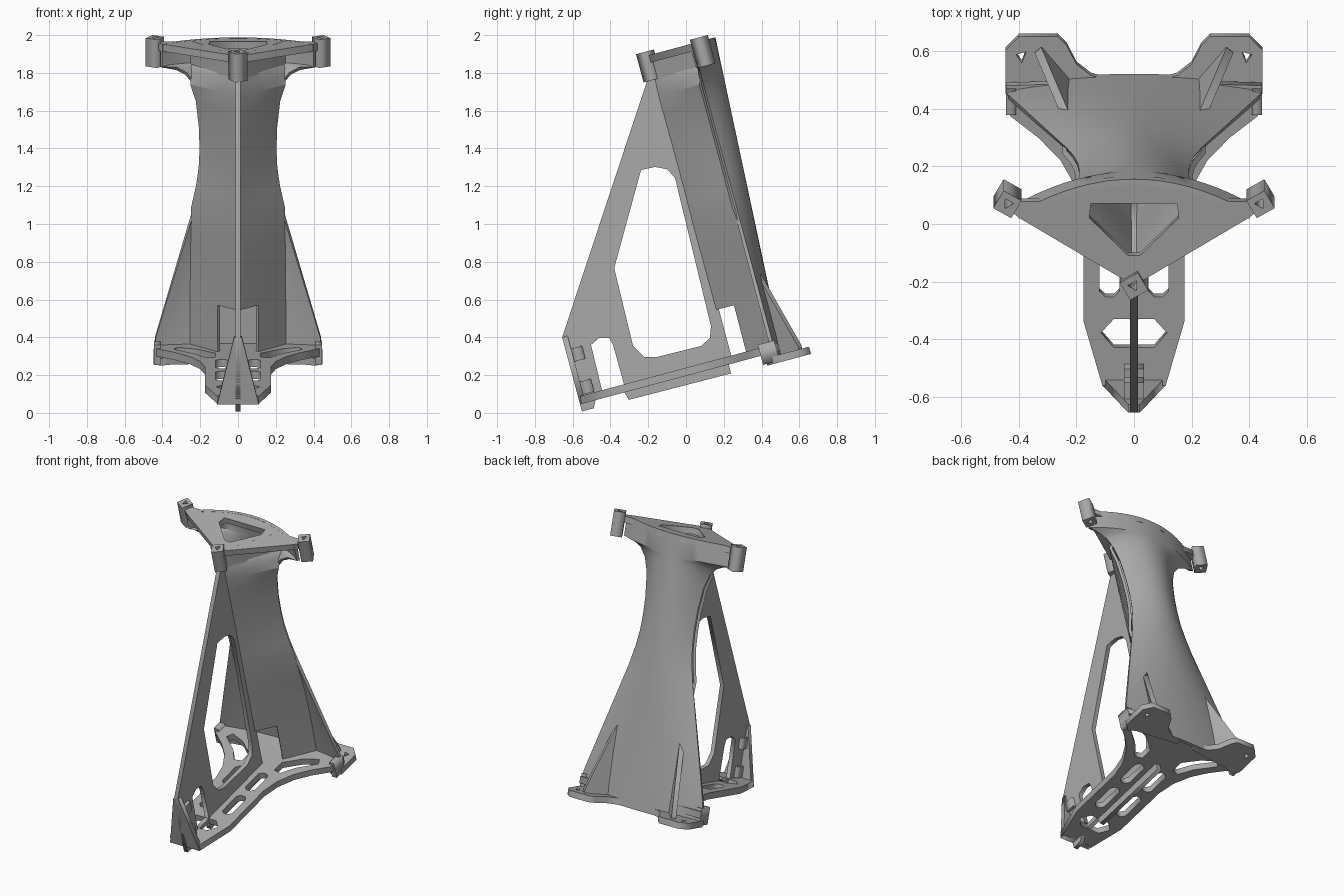
import bpy, bmesh, math
from mathutils import Matrix, Vector

if "Cube" in bpy.data.objects:
    bpy.data.objects.remove(bpy.data.objects["Cube"])

ANGLE = math.radians(15)
TILT = Matrix.Rotation(ANGLE, 4, 'X')      # the whole bracket leans forward
X, Y, Z = Vector((1, 0, 0)), Vector((0, 1, 0)), Vector((0, 0, 1))

grey = bpy.data.materials.new("plain_grey")
grey.use_nodes = True
grey.diffuse_color = (0.4, 0.4, 0.4, 1)
grey.node_tree.nodes["Principled BSDF"].inputs["Base Color"].default_value = (0.4, 0.4, 0.4, 1)


def finish(name, mesh, matrix=Matrix()):
    mesh.transform(TILT @ matrix)
    mesh.materials.clear()
    mesh.materials.append(grey)
    obj = bpy.data.objects.new(name, mesh)
    bpy.context.collection.objects.link(obj)
    return obj


def plate(name, loops, thickness, origin, ax=X, ay=Y):
    """Flat outline with holes, extruded evenly about origin."""
    curve = bpy.data.curves.new(name + "_outline", 'CURVE')
    curve.dimensions, curve.fill_mode = '2D', 'BOTH'
    curve.extrude = thickness / 2
    for loop in loops:
        spline = curve.splines.new('POLY')
        spline.points.add(len(loop) - 1)
        for point, (a, b) in zip(spline.points, loop):
            point.co = (a, b, 0, 1)
        spline.use_cyclic_u = True
    temp = bpy.data.objects.new(name + "_temp", curve)
    bpy.context.collection.objects.link(temp)
    deps = bpy.context.evaluated_depsgraph_get()
    mesh = bpy.data.meshes.new_from_object(temp.evaluated_get(deps))
    bpy.data.objects.remove(temp)
    bpy.data.curves.remove(curve)
    bm = bmesh.new()
    bm.from_mesh(mesh)
    bmesh.ops.remove_doubles(bm, verts=bm.verts, dist=0.0001)
    bmesh.ops.recalc_face_normals(bm, faces=bm.faces)
    bm.to_mesh(mesh)
    bm.free()
    frame = Matrix((ax, ay, ax.cross(ay))).transposed().to_4x4()
    return finish(name, mesh, Matrix.Translation(origin) @ frame)


def flip(loop):
    return [(-a, b) for a, b in reversed(loop)]


def sheet(name, rows, columns, place, thickness, offset, skip=lambda w, c: False):
    """Thick skin through place(column, height)."""
    bm = bmesh.new()
    grid = [[bm.verts.new(place(c, w)) for c in columns] for w in rows]
    for i in range(len(rows) - 1):
        for j in range(len(columns) - 1):
            if not skip((rows[i] + rows[i + 1]) / 2, (columns[j] + columns[j + 1]) / 2):
                bm.faces.new((grid[i][j], grid[i + 1][j], grid[i + 1][j + 1], grid[i][j + 1]))
    mesh = bpy.data.meshes.new(name)
    bm.to_mesh(mesh)
    bm.free()
    obj = finish(name, mesh)
    mod = obj.modifiers.new("thickness", 'SOLIDIFY')
    mod.thickness, mod.offset = thickness, offset
    bpy.context.view_layer.objects.active = obj
    obj.select_set(True)
    bpy.ops.object.modifier_apply(modifier=mod.name)
    bpy.ops.object.shade_smooth_by_angle(angle=math.radians(25))
    obj.select_set(False)
    return obj


def side(points):
    """Upright side profile turned into the leaning frame."""
    c, s = math.cos(ANGLE), math.sin(ANGLE)
    return [(y * c + z * s, z * c - y * s) for y, z in points]


# Half width of the column at each height
WIDTHS = [(0.13, 0.44), (0.27, 0.44), (0.99, 0.235), (1.10, 0.21), (1.20, 0.195),
          (1.30, 0.19), (1.42, 0.193), (1.57, 0.21), (1.66, 0.24), (1.71, 0.28),
          (1.735, 0.33), (1.75, 0.41), (1.88, 0.41)]


def half_width(w):
    for (w0, h0), (w1, h1) in zip(WIDTHS, WIDTHS[1:]):
        if w <= w1:
            return h0 + (h1 - h0) * (w - w0) / (w1 - w0)
    return WIDTHS[-1][1]


def shell_depth(x, w):
    t = x / half_width(w)
    centre = 0.575 + 0.09 * (w - 0.13) / 1.75
    return 0.54 + (centre - 0.54) * (1 - t * t)


# Curved back wall
heights = sorted({w for w, h in WIDTHS} | {0.45, 0.63, 0.81})
sheet("back_wall", heights, [i / 10 for i in range(-10, 11)],
      lambda t, w: (t * half_width(w), shell_depth(t * half_width(w), w), w), 0.02, -1)


# Folded front wall with an opening at its foot
def fold(t, w):
    end = min(half_width(w), 0.24)
    depth = 0.30 + (shell_depth(end, w) - 0.31) * abs(t)
    return (t * end, depth, w)


low, sill, lintel = 0.19, 0.22, 0.485
fold_rows = [low, sill, lintel] + [w for w in heights if w > lintel]
sheet("folded_front_wall", fold_rows, [-1, -0.4, 0, 0.4, 1], fold, 0.018, -1,
      lambda w, c: sill < w < lintel and abs(c) < 0.4)

# Upright web with its openings
web = [(-0.53, 0.15), (-0.465, 0.15), (-0.44, 0.20), (0.31, 0.20), (0.31, 1.84),
       (0.27, 1.78), (0.255, 1.75), (-0.53, 0.556)]
large_opening = side([(-0.238, 1.286), (-0.164, 1.302), (-0.10, 1.29), (-0.058, 1.243),
                      (0.132, 0.46), (0.127, 0.397), (0.08, 0.354), (-0.153, 0.296),
                      (-0.222, 0.296), (-0.28, 0.354), (-0.38, 0.767)])
small_opening = side([(-0.503, 0.36), (-0.46, 0.397), (-0.407, 0.397), (-0.386, 0.36),
                      (-0.328, 0.15), (-0.444, 0.118)])
plate("central_web", [web, large_opening, small_opening], 0.028, (0, 0, 0), Y, Z)
plate("keel_rib", [[(-0.275, 0.145), (0.285, 0.14), (0.285, 0.2), (-0.29, 0.2)]],
      0.03, (0, 0, 0), Y, Z)

# Base plate with slots
edge = [(0.11, -0.52), (0.175, -0.29), (0.175, 0.08), (0.20, 0.19), (0.255, 0.29),
        (0.33, 0.37), (0.43, 0.45), (0.445, 0.56), (0.10, 0.57)]
front_hole = [(0.115, -0.33), (0.07, -0.28), (-0.07, -0.28),
              (-0.115, -0.33), (-0.07, -0.383), (0.07, -0.383)]
slots = []
for a, b in ((-0.2, -0.01), (0.05, 0.23)):
    slot = [(0.05, a + 0.02), (0.07, a), (0.10, a), (0.12, a + 0.02),
            (0.12, b - 0.02), (0.10, b), (0.07, b), (0.05, b - 0.02)]
    slots += [slot, flip(slot)]
arm_slot = [(0.12, 0.28), (0.17, 0.27), (0.23, 0.35), (0.34, 0.44),
            (0.32, 0.48), (0.22, 0.44), (0.12, 0.36)]
plate("base_plate", [edge + flip(edge), front_hole, arm_slot, flip(arm_slot)] + slots,
      0.042, (0, 0, 0.21))

# Rear feet, each with a bolt hole and a sloping rib
foot = [(0.06, 0.565), (0.10, 0.565), (0.15, 0.58), (0.20, 0.62), (0.235, 0.69), (0.265, 0.72),
        (0.40, 0.72), (0.447, 0.67), (0.447, 0.515), (0.41, 0.48), (0.36, 0.5), (0.06, 0.53)]
bolt = [(0.375, 0.665), (0.41, 0.655), (0.39, 0.625)]
rib_axis = Vector((0.10, 0.12, 0)).normalized()
for name, sign in (("left", 1), ("right", -1)):
    turn = (lambda loop: loop) if sign > 0 else flip
    plate(name + "_foot", [turn(foot), turn(bolt)], 0.04, (0, 0, 0.15))
    axis = Vector((rib_axis.x * sign, rib_axis.y, 0))
    plate(name + "_foot_rib", [[(0, 0.15), (0.16, 0.15), (0.16, 0.19), (0.01, 0.63), (0, 0.63)]],
          0.03, (0.23 * sign, 0.55, 0), axis, Z)
    plate(name + "_arm_end", [[(0.41, 0.14), (0.445, 0.14), (0.445, 0.25), (0.41, 0.25)]],
          0.09, (0 if sign > 0 else -0.855, 0.505, 0), X, Z)

# Triangular front plate and bosses behind it
front = [(0.11, 0.189), (0.02, 0.556), (-0.02, 0.556), (-0.11, 0.189)]
marks = [[(-0.015, h), (0.015, h), (0, h - 0.025)] for h in (0.29, 0.46)]
plate("front_plate", [front] + marks, 0.03, (0, -0.515, 0), X, Z)
for name, h in (("lower", 0.27), ("upper", 0.45)):
    w = 0.035
    plate(name + "_boss", [[(-w, -0.502), (w, -0.502), (w, -0.44), (-w, -0.44)]],
          0.07, (0, 0, h))

# Top plate with its opening
rim = [(0.03, 0.30), (0.39, 0.52), (0.43, 0.55), (0.40, 0.585), (0.32, 0.585),
       (0.26, 0.60), (0.18, 0.635), (0.09, 0.66)]
opening = [(0.02, 0.39), (0.155, 0.525), (0.15, 0.577)]
plate("top_plate", [rim + flip(rim), opening + flip(opening)], 0.04, (0, 0, 1.86))

# Three mounting blocks with triangular holes
for name, x, y, turn in (("left", 0.44, 0.58, 30), ("right", -0.44, 0.58, -30), ("front", 0, 0.285, 30)):
    ax = Matrix.Rotation(math.radians(turn), 3, 'Z') @ X
    ay = Z.cross(ax)
    h = 0.036
    block = [(-h, -h), (h, -h), (h, h), (-h, h)]
    hole = [(-0.018, 0.014), (0.018, 0.014), (0, -0.018)]
    plate(name + "_mounting_block", [block, hole], 0.155, (x, y, 1.825), ax, ay)
